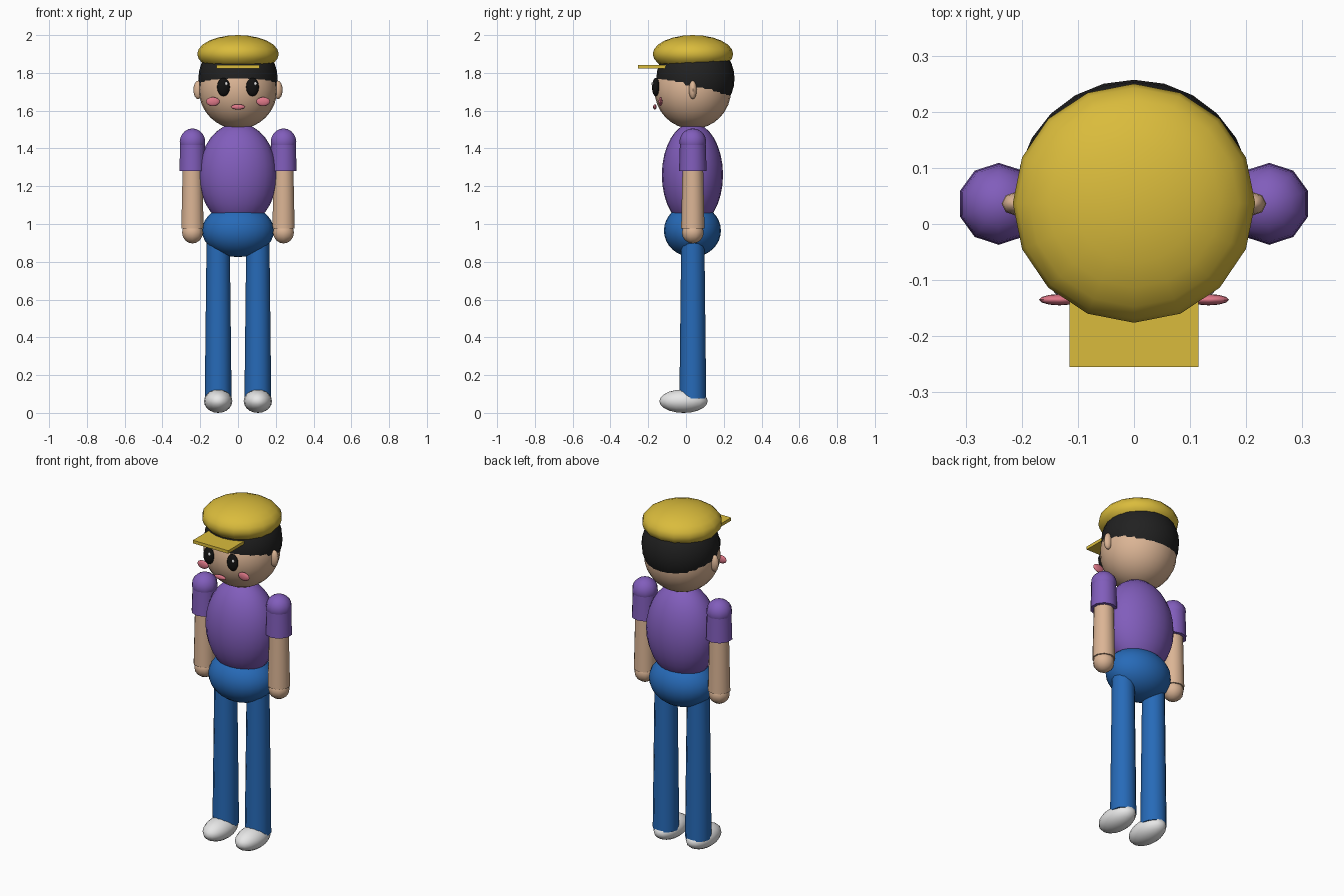
import bpy

if "Cube" in bpy.data.objects:
    bpy.data.objects.remove(bpy.data.objects["Cube"])

CY = 0.036  # depth of the body axis


def material(name, r, g, b):
    m = bpy.data.materials.new(name)
    m.diffuse_color = (r, g, b, 1)
    m.use_nodes = True
    m.node_tree.nodes["Principled BSDF"].inputs["Base Color"].default_value = m.diffuse_color
    return m


SKIN = material("skin", 0.71, 0.46, 0.30)
YELLOW = material("yellow", 0.70, 0.50, 0.045)
PURPLE = material("purple", 0.22, 0.11, 0.50)
BLUE = material("blue", 0.02, 0.145, 0.48)
BLACK = material("hair black", 0.015, 0.015, 0.015)
EYE = material("eye black", 0.006, 0.006, 0.006)
PINK = material("pink", 0.74, 0.19, 0.25)
WHITE = material("white", 0.80, 0.80, 0.80)


def finish(name, mat):
    ob = bpy.context.object
    ob.name = name
    ob.data.materials.append(mat)
    bpy.ops.object.shade_smooth_by_angle(angle=0.9)
    return ob


def ellipsoid(name, mat, centre, radii, segments=16, rings=12):
    bpy.ops.mesh.primitive_uv_sphere_add(segments=segments, ring_count=rings,
                                         radius=1, location=centre)
    bpy.context.object.scale = radii
    bpy.ops.object.transform_apply(location=False, rotation=False, scale=True)
    return finish(name, mat)


def tube(name, mat, x, z0, z1, r0, r1, sides):
    bpy.ops.mesh.primitive_cone_add(vertices=sides, radius1=r0, radius2=r1, depth=z1 - z0,
                                    location=(x, CY, (z0 + z1) / 2))
    return finish(name, mat)


# Trunk
ellipsoid("torso", PURPLE, (0, 0.034, 1.26), (0.207, 0.162, 0.275), 24, 16)
ellipsoid("hips", BLUE, (0, 0.034, 0.965), (0.19, 0.151, 0.14), 24, 16)

# Head and hair: the hair is a like-sized ball set up and back
ellipsoid("head", SKIN, (0, CY, 1.71), (0.207, 0.203, 0.207), 24, 16)
ellipsoid("hair", BLACK, (0, 0.05, 1.77), (0.21, 0.207, 0.207), 24, 16)

# Cap
ellipsoid("cap", YELLOW, (0, 0.037, 1.9), (0.216, 0.213, 0.1), 16, 12)
bpy.ops.mesh.primitive_cube_add(size=1, location=(0, -0.18, 1.832))
bpy.context.object.scale = (0.23, 0.15, 0.018)
bpy.ops.object.transform_apply(location=False, rotation=False, scale=True)
finish("cap_brim", YELLOW)

# Mouth
ellipsoid("mouth", PINK, (0, -0.165, 1.62), (0.037, 0.009, 0.014), 12, 8)

# Paired parts
for side, s in (("left", -1), ("right", 1)):
    # face
    ellipsoid(side + "_eye", EYE, (s * 0.077, -0.16, 1.725), (0.034, 0.02, 0.049), 12, 8)
    ellipsoid(side + "_eye_glint", WHITE, (s * 0.077 + 0.015, -0.177, 1.743),
              (0.008, 0.006, 0.01), 8, 6)
    ellipsoid(side + "_cheek", PINK, (s * 0.133, -0.135, 1.648), (0.036, 0.01, 0.024), 12, 8)
    ellipsoid(side + "_ear", SKIN, (s * 0.211, CY, 1.71), (0.025, 0.021, 0.049), 8, 8)
    # arm
    x = s * 0.241
    ellipsoid(side + "_shoulder", PURPLE, (x, CY, 1.435), (0.071, 0.071, 0.071), 10, 10)
    tube(side + "_sleeve", PURPLE, x, 1.28, 1.435, 0.073, 0.068, 10)
    tube(side + "_arm", SKIN, x, 0.975, 1.42, 0.062, 0.052, 10)
    ellipsoid(side + "_hand", SKIN, (x, CY, 0.955), (0.058, 0.058, 0.058), 10, 8)
    # leg
    x = s * 0.105
    tube(side + "_leg", BLUE, x, 0.075, 0.95, 0.071, 0.061, 12)
    ellipsoid(side + "_shoe", WHITE, (x, -0.013, 0.062), (0.075, 0.128, 0.062), 16, 10)
